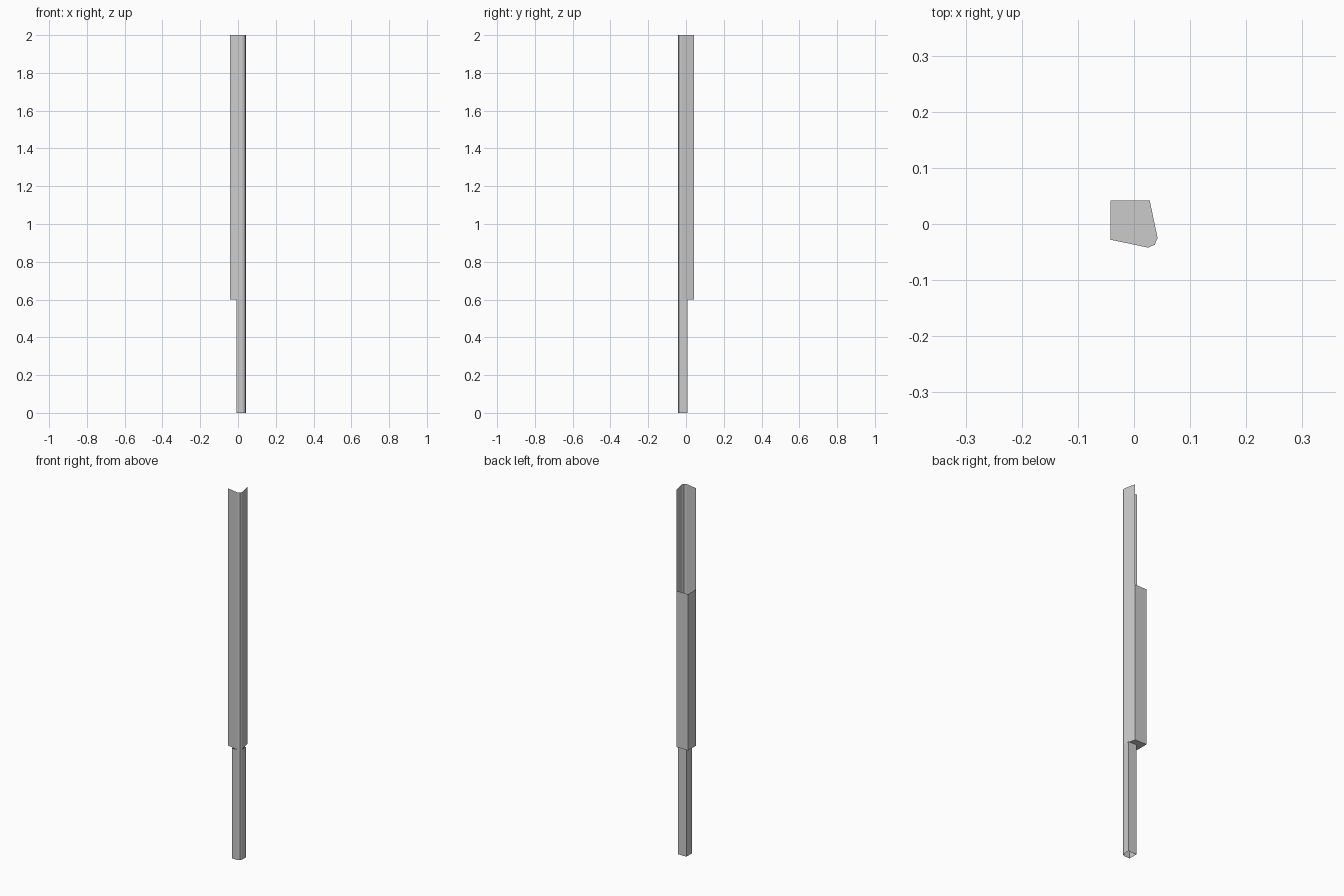
import bpy

if "Cube" in bpy.data.objects:
    bpy.data.objects.remove(bpy.data.objects["Cube"])

# Shared rounded outer corner, seen from above
CORNER = [(0.042, -0.025), (0.037, -0.037), (0.025, -0.042)]
SIDE_END, FRONT_END = (0.028, 0.042), (-0.042, -0.028)
BACK_CORNER = (-0.042, 0.042)
JOINT, POCKET_TOP, TOP = 0.6, 1.45, 2.0


def make_object(name, verts, faces):
    mesh = bpy.data.meshes.new(name)
    mesh.from_pydata(verts, [], faces)
    mesh.update()
    obj = bpy.data.objects.new(name, mesh)
    bpy.context.collection.objects.link(obj)
    return obj


def sheet(name, profile, z0, z1, closed=False):
    """Extrude a plan profile upward into a thin folded sheet."""
    n = len(profile)
    verts = [(x, y, z) for z in (z0, z1) for x, y in profile]
    faces = [(i, (i + 1) % n, n + (i + 1) % n, n + i)
             for i in range(n if closed else n - 1)]
    return make_object(name, verts, faces)


# Folded angle running up the front corner
angle = [FRONT_END] + CORNER[::-1] + [SIDE_END]
sheet("outer_angle", angle, JOINT, TOP)

# Two back walls closing the middle into a box
sheet("back_walls", [SIDE_END, BACK_CORNER, FRONT_END], JOINT, POCKET_TOP)

# Plate under the box
plate = angle + [BACK_CORNER]
make_object("bottom_plate", [(x, y, JOINT) for x, y in plate],
            [tuple(reversed(range(len(plate))))])

# Narrow open tube below
tube = [(-0.008, -0.042)] + CORNER[::-1] + [(0.042, 0.008), (-0.008, 0.008)]
sheet("lower_tube", tube, 0.0, JOINT, closed=True)
